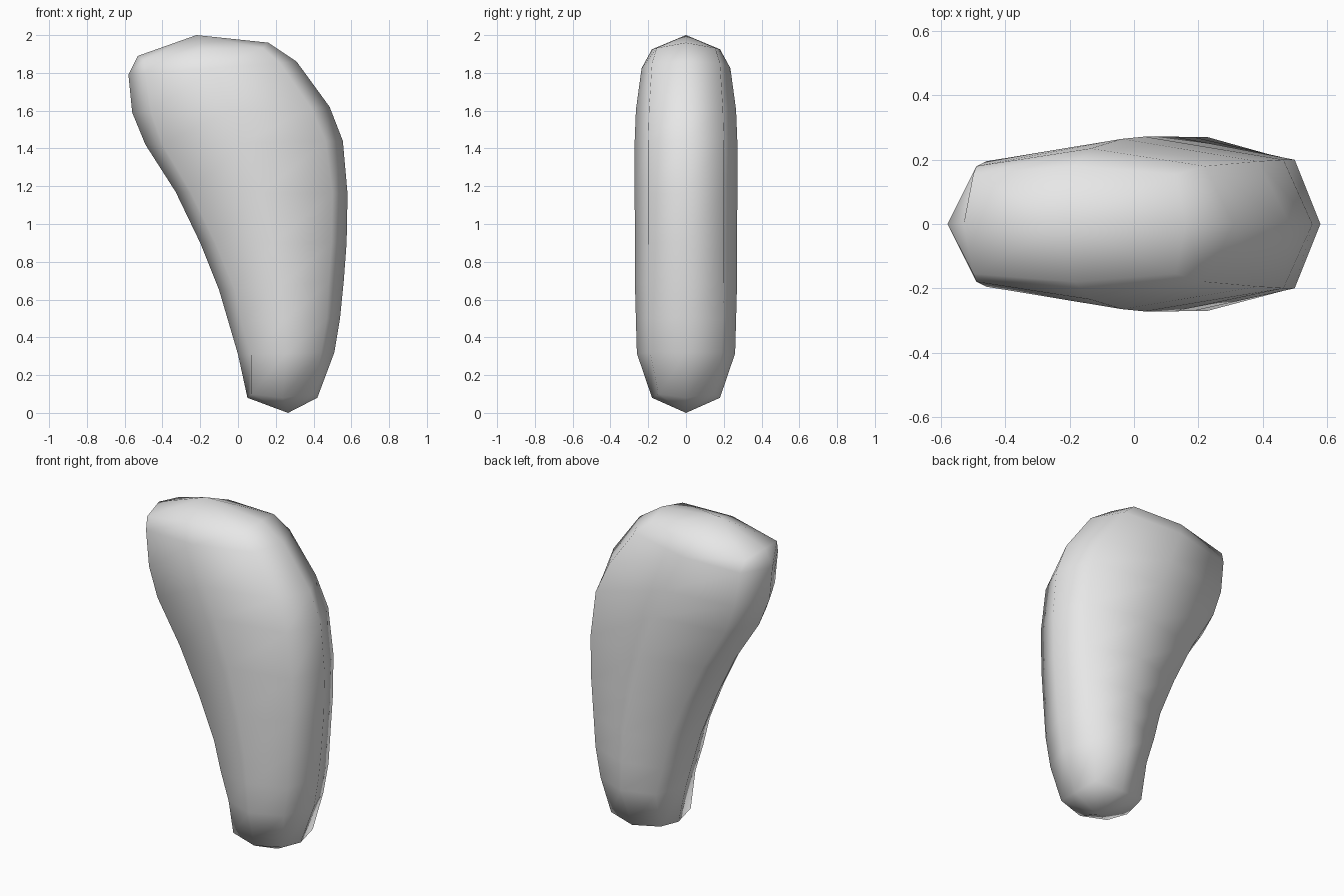
import bpy, bmesh
from mathutils import Vector

cube = bpy.data.objects.get("Cube")
if cube:
    bpy.data.objects.remove(cube, do_unlink=True)

# One plain grey material
grey = bpy.data.materials.new("light_grey")
grey.use_nodes = True
colour = (0.8, 0.8, 0.8, 1)
grey.diffuse_color = colour
grey.node_tree.nodes["Principled BSDF"].inputs["Base Color"].default_value = colour

# Stations from bottom to top: left x, z, right x, z, half depth, corner depth, corner inset
stations = [
    (0.05, 0.08, 0.42, 0.08, 0.18, 0.145, 0.02),
    (0.00, 0.31, 0.51, 0.32, 0.26, 0.19, 0.07),
    (-0.05, 0.48, 0.54, 0.50, 0.265, 0.195, 0.07),
    (-0.10, 0.65, 0.56, 0.70, 0.27, 0.20, 0.08),
    (-0.20, 0.90, 0.575, 0.90, 0.27, 0.20, 0.08),
    (-0.33, 1.17, 0.58, 1.16, 0.272, 0.20, 0.08),
    (-0.49, 1.42, 0.555, 1.44, 0.272, 0.20, 0.09),
    (-0.56, 1.59, 0.485, 1.62, 0.265, 0.195, 0.10),
    (-0.58, 1.79, 0.31, 1.86, 0.235, 0.18, 0.09),
    (-0.53, 1.89, 0.16, 1.96, 0.18, 0.155, 0.03),
]
bottom_tip = (0.265, 0, 0)
top_tip = (-0.22, 0, 2)

bm = bmesh.new()


def ring(lx, lz, rx, rz, depth, corner, inset, lift=0.0):
    """Eight-sided section running around the body from its right edge."""
    a, b = Vector((lx, 0, lz)), Vector((rx, 0, rz))
    step = (b - a).normalized() * inset
    mid = (a + b) / 2
    up = Vector((0, 0, lift))
    near, far = a + step + up, b - step + up
    path = [(a, 0), (near, -corner), (mid, -depth), (far, -corner),
            (b, 0), (far, corner), (mid, depth), (near, corner)]
    return [bm.verts.new((p.x, y, p.z)) for p, y in path]


# Body walls
last = len(stations) - 1
rings = [ring(*s, lift={0: 0.02, last: -0.025}.get(i, 0))
         for i, s in enumerate(stations)]
for low, high in zip(rings, rings[1:]):
    for i in range(8):
        j = (i + 1) % 8
        bm.faces.new((low[i], low[j], high[j], high[i]))

# Four-quad caps meeting at a tip
for loop, tip in ((rings[0], bottom_tip), (rings[-1], top_tip)):
    pole = bm.verts.new(tip)
    for i in range(0, 8, 2):
        bm.faces.new((pole, loop[i], loop[i + 1], loop[(i + 2) % 8]))

bmesh.ops.recalc_face_normals(bm, faces=bm.faces)
for face in bm.faces:
    face.smooth = True

mesh = bpy.data.meshes.new("tapered_body")
bm.to_mesh(mesh)
bm.free()
mesh.materials.append(grey)
body = bpy.data.objects.new("tapered_body", mesh)
bpy.context.scene.collection.objects.link(body)
